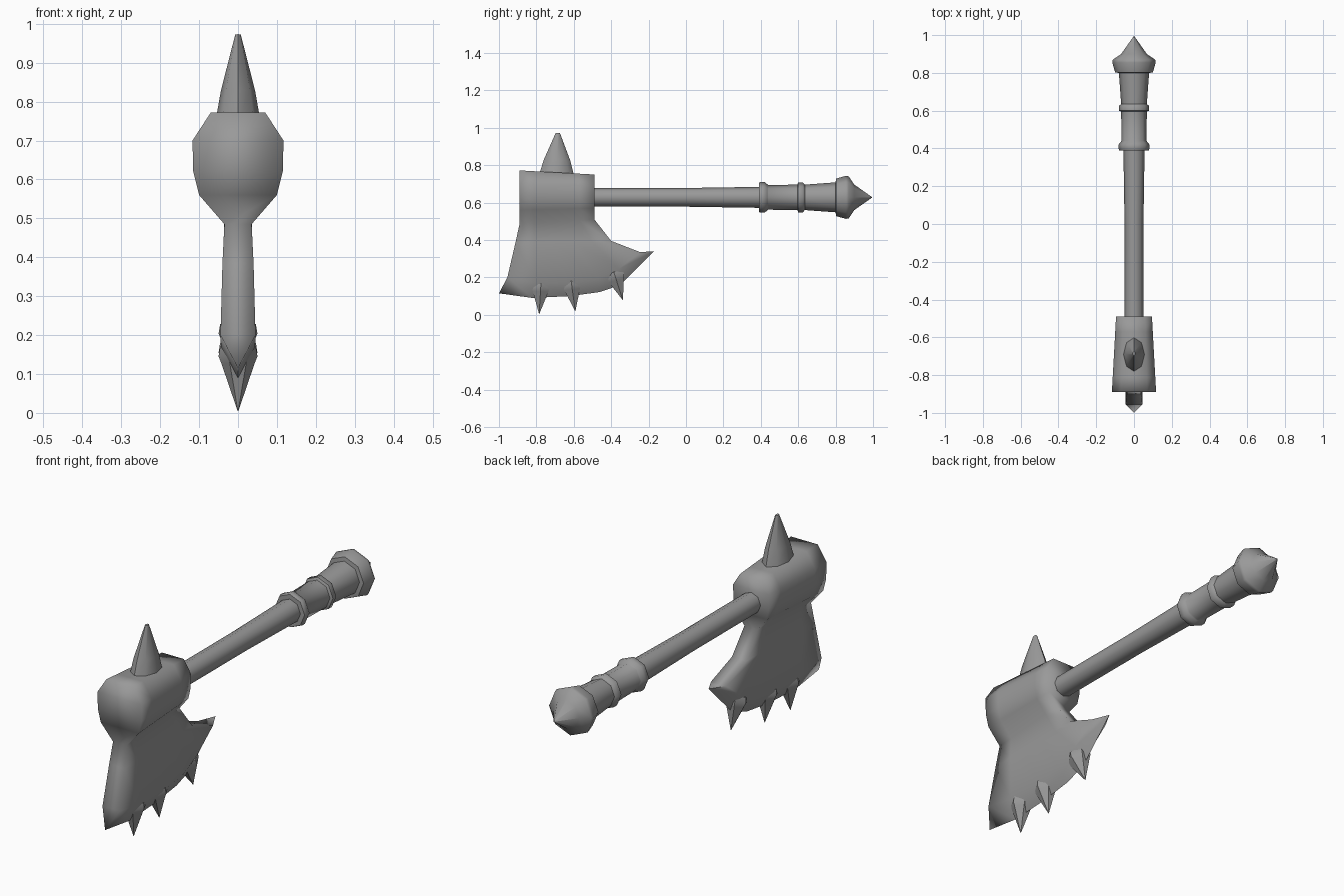
import bpy, bmesh, math
from mathutils import Vector

cube = bpy.data.objects.get("Cube")
if cube:
    bpy.data.objects.remove(cube, do_unlink=True)

GREY = (0.32, 0.32, 0.32, 1)
steel = bpy.data.materials.new("plain grey")
steel.use_nodes = True
steel.diffuse_color = GREY
bsdf = steel.node_tree.nodes["Principled BSDF"]
bsdf.inputs["Base Color"].default_value = GREY
bsdf.inputs["Roughness"].default_value = 0.7


def finish(name, bm, angle):
    """Turn a bmesh into a smooth-shaded object."""
    bmesh.ops.remove_doubles(bm, verts=bm.verts, dist=1e-5)
    bmesh.ops.recalc_face_normals(bm, faces=bm.faces)
    mesh = bpy.data.meshes.new(name)
    bm.to_mesh(mesh)
    bm.free()
    mesh.materials.append(steel)
    obj = bpy.data.objects.new(name, mesh)
    bpy.context.collection.objects.link(obj)
    bpy.ops.object.select_all(action='DESELECT')
    obj.select_set(True)
    bpy.context.view_layer.objects.active = obj
    bpy.ops.object.shade_smooth_by_angle(angle=math.radians(angle))
    return obj


def lathe(name, profile, start, axis, sides=8, angle=50, stretch=1.0):
    """Rings of (distance, radius) along an axis; stretch widens them in y."""
    bm = bmesh.new()
    axis = Vector(axis).normalized()
    side = Vector((1, 0, 0))
    up = axis.cross(side)
    rings = []
    for dist, radius in profile:
        ring = []
        for i in range(sides):
            a = 2 * math.pi * i / sides
            p = Vector(start) + axis * dist
            p += side * radius * math.cos(a) + up * radius * stretch * math.sin(a)
            ring.append(bm.verts.new(p))
        rings.append(ring)
    for r0, r1 in zip(rings, rings[1:]):
        for i in range(sides):
            j = (i + 1) % sides
            bm.faces.new((r0[i], r0[j], r1[j], r1[i]))
    bm.faces.new(rings[0])
    bm.faces.new(rings[-1])
    return finish(name, bm, angle)


# Handle: shaft, two grip rings, flared end and pointed pommel
lathe("handle", [
    (0.00, 0.050), (0.50, 0.050), (0.89, 0.056),
    (0.89, 0.078), (0.90, 0.082), (0.92, 0.082), (0.935, 0.070), (0.94, 0.066),
    (1.095, 0.068), (1.10, 0.080), (1.125, 0.080), (1.135, 0.068),
    (1.30, 0.080), (1.302, 0.100), (1.355, 0.115), (1.37, 0.112),
    (1.40, 0.068), (1.495, 0.001)], (0, -0.5, 0.628), (0, 1, 0))


# Axe head: one shell, rows run from the top of the socket to the cutting edge
COLS = 6


def line(front, back):
    return [Vector(front).lerp(Vector(back), i / (COLS - 1)) for i in range(COLS)]


# Each row: points (y, z), half width at the front, half width at the back
rows = [
    (line((-0.89, 0.772), (-0.49, 0.75)), 0.070, 0.058),
    (line((-0.89, 0.70), (-0.49, 0.69)), 0.117, 0.095),
    (line((-0.89, 0.62), (-0.49, 0.62)), 0.115, 0.093),
    (line((-0.89, 0.56), (-0.49, 0.57)), 0.100, 0.082),
    (line((-0.89, 0.485), (-0.49, 0.51)), 0.035, 0.035),
    (line((-0.912, 0.385), (-0.40, 0.395)), 0.040, 0.038),
    ([(-0.955, 0.20), (-0.80, 0.17), (-0.62, 0.17), (-0.47, 0.19),
      (-0.36, 0.245), (-0.245, 0.335)], 0.045, 0.040),
    ([(-1.0, 0.115), (-0.82, 0.09), (-0.62, 0.10), (-0.46, 0.122),
      (-0.35, 0.16), (-0.17, 0.34)], 0.0, 0.0),
]
bm = bmesh.new()
grids = {}
for s in (1, -1):
    grids[s] = []
    for pts, w0, w1 in rows:
        ws = [w0 + (w1 - w0) * i / (COLS - 1) for i in range(COLS)]
        if w0 == 0 and s == -1:
            grids[s].append(grids[1][-1])      # both sides share the cutting edge
        else:
            grids[s].append([bm.verts.new((s * w, p[0], p[1])) for w, p in zip(ws, pts)])
    g = grids[s]
    for r in range(len(rows) - 1):
        for c in range(COLS - 1):
            bm.faces.new((g[r][c], g[r][c + 1], g[r + 1][c + 1], g[r + 1][c]))
L, R = grids[1], grids[-1]
for c in range(COLS - 1):                      # flat top
    bm.faces.new((L[0][c], L[0][c + 1], R[0][c + 1], R[0][c]))
for c in (0, COLS - 1):                        # front and back ends
    for r in range(len(rows) - 1):
        corners = [L[r][c], R[r][c], R[r + 1][c], L[r + 1][c]]
        bm.faces.new(list(dict.fromkeys(corners)))
finish("axe_head", bm, 100)

# Tall spike on top of the head, wider along the head than across it
lathe("top_spike", [(0, 0.058), (0.08, 0.044), (0.225, 0.007)],
      (0, -0.692, 0.748), (0, 0.03, 1), stretch=1.6)

# Small spikes straddling the cutting edge: (base y, z), (tip y, z)
for i, (base, tip) in enumerate([((-0.778, 0.125), (-0.785, 0.005)),
                                 ((-0.608, 0.135), (-0.592, 0.02)),
                                 ((-0.372, 0.185), (-0.338, 0.08))]):
    d = Vector((0, tip[0] - base[0], tip[1] - base[1]))
    lathe(f"edge_spike_{i + 1}",
          [(-0.055, 0.012), (-0.045, 0.046), (-0.02, 0.050), (0.0, 0.042),
           (d.length, 0.001)],
          (0, *base), d, sides=6, angle=40, stretch=1.15)
